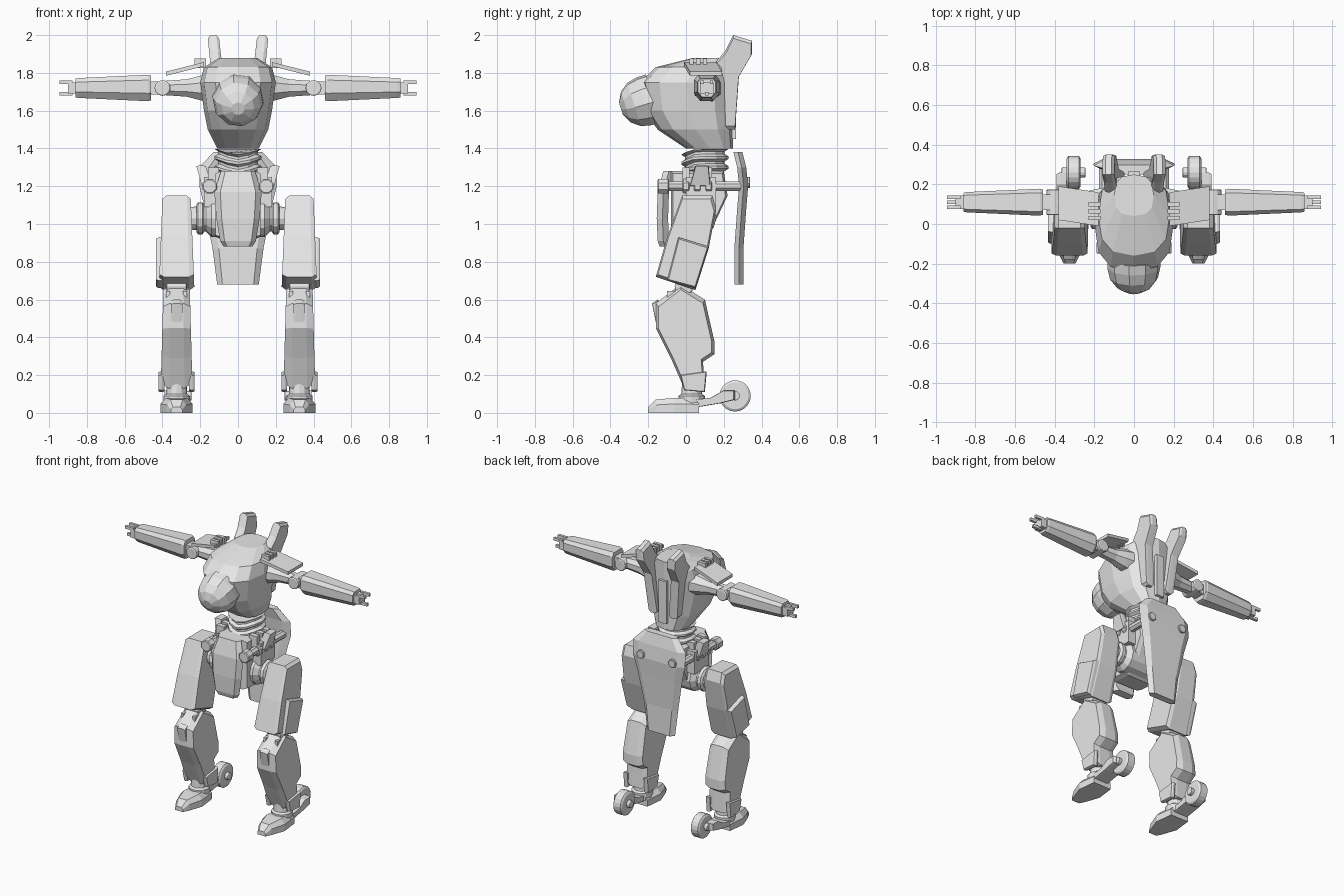
import bpy, bmesh, math
from mathutils import Vector

cube = bpy.data.objects.get("Cube")
if cube:
    bpy.data.objects.remove(cube)

grey = bpy.data.materials.new("light_grey")
grey.use_nodes = True
grey.diffuse_color = (.8, .8, .8, 1)
shader = grey.node_tree.nodes["Principled BSDF"]
shader.inputs["Base Color"].default_value = grey.diffuse_color

AXIS_X, AXIS_Y, AXIS_Z = Vector((1, 0, 0)), Vector((0, 1, 0)), Vector((0, 0, 1))


def loft(name, rings, mirror=True):
    """Skin equal-length point rings, cap the ends and mirror across x."""
    bm = bmesh.new()
    loops = [[bm.verts.new(point) for point in ring] for ring in rings]
    for low, high in zip(loops, loops[1:]):
        for i in range(len(low)):
            bm.faces.new((low[i - 1], low[i], high[i], high[i - 1]))
    bm.faces.new(loops[0])
    bm.faces.new(loops[-1])
    bmesh.ops.recalc_face_normals(bm, faces=bm.faces)
    mesh = bpy.data.meshes.new(name)
    bm.to_mesh(mesh)
    bm.free()
    mesh.materials.append(grey)
    part = bpy.data.objects.new(name, mesh)
    bpy.context.collection.objects.link(part)
    if mirror:
        part.modifiers.new("Mirror", "MIRROR").use_axis[0] = True


def slab(name, profile, inner, outer, bevel=.015, rim=.93, tip=1, splay=0, lean=0, mirror=True):
    """Side profile (y, z) swept across x with chamfered rims."""
    ys, zs = zip(*profile)
    mid_y, mid_z = (min(ys) + max(ys)) / 2, (min(zs) + max(zs)) / 2
    middle, top = (inner + outer) / 2, max(zs)
    rings = []
    for x, scale in ((inner, rim), (inner + bevel, 1), (outer - bevel, tip), (outer, tip * rim)):
        ring = []
        for y, z in profile:
            drop = top - z
            wide = middle + (x - middle) * (1 + splay * drop) - lean * drop
            ring.append((wide, mid_y + (y - mid_y) * scale, mid_z + (z - mid_z) * scale))
        rings.append(ring)
    loft(name, rings, mirror)


def block(name, centre, size, mirror=True):
    cx, cy, cz = centre
    sx, sy, sz = (side / 2 for side in size)
    corners = ((-sy, -sz), (sy, -sz), (sy, sz), (-sy, sz))
    loft(name, [[(x, cy + y, cz + z) for y, z in corners] for x in (cx - sx, cx + sx)], mirror)


def turned(name, centre, axis, steps, sides=12, mirror=True):
    """Turned part; steps hold (distance along the axis, radius)."""
    u = axis.orthogonal().normalized()
    v = axis.cross(u)
    angles = [math.tau * (i + .5) / sides for i in range(sides)]
    loft(name, [[centre + axis * along + (u * math.cos(a) + v * math.sin(a)) * radius
                 for a in angles] for along, radius in steps], mirror)


def disc(name, centre, axis, radius, depth, sides=12):
    """Wheel-like cylinder with chamfered rims."""
    half, rim = depth / 2, radius * .85
    edge = half - radius * .1
    turned(name, Vector(centre), axis, [(-half, rim), (-edge, radius), (edge, radius), (half, rim)], sides)


def plate(name, rows, thick):
    """Armour plate from rows of (height, half width, middle y)."""
    rings = []
    for z, w, y in rows:
        flat, front, back = w * .75, y - thick, y + thick
        rings.append([(-w, y, z), (-flat, front, z), (flat, front, z),
                      (w, y, z), (flat, back, z), (-flat, back, z)])
    loft(name, rings, mirror=False)


def soft(value):
    """Push a sine outwards for a squarer outline."""
    return math.copysign(abs(value) ** .75, value)


# Torso hull: squarish rings between a sloping front and an upright back
turns = [math.tau * i / 12 for i in range(12)]
BACK = .25
hull = []
for z, width, front in ((1.4, .11, 0), (1.5, .16, -.15), (1.6, .18, -.22),
                        (1.75, .2, -.24), (1.83, .18, -.16), (1.88, .1, .04)):
    depth = (BACK - front) / 2
    hull.append([(width * soft(math.sin(t)), BACK - depth - depth * soft(math.cos(t)), z) for t in turns])
loft("torso", hull, mirror=False)

# Snout dome, tilted slightly down
SNOUT = .135
dome = [(SNOUT * math.sin(a), SNOUT * math.cos(a)) for a in map(math.radians, (0, 25, 50, 75))]
turned("snout", Vector((0, -.22, 1.65)), Vector((0, -.95, -.3)).normalized(),
       [(-.05, SNOUT)] + dome, sides=10, mirror=False)

# Rear horns converging down the back
slab("back_horn", [(.16, 1.86), (.21, 1.92), (.25, 2), (.35, 1.97), (.35, 1.9),
                   (.28, 1.78), (.26, 1.5), (.2, 1.5)], .1, .16, splay=.2, lean=.1)
block("spine", (0, .23, 1.6), (.06, .07, .3), mirror=False)

# Sloping shoulder plates with hinge teeth
THICK = .022
loft("shoulder_plate", [[(x, y, z), (x, y + .17, z), (x, y + .17, z + THICK), (x, y, z + THICK)]
                        for x, y, z in ((.18, -.01, 1.835), (.38, .02, 1.785))])
for i in range(3):
    block("plate_hinge", (.2, .03 + i * .035, 1.85), (.06, THICK, .05))

# Arms
ARM = Vector((0, .11, 1.72))
turned("shoulder_joint", ARM, AXIS_X, [(.15, .08), (.2, .07), (.27, .05), (.4, .04)], sides=8)
disc("elbow", ARM + AXIS_X * .4, AXIS_Y, .042, .13)
block("elbow_fork", ARM + AXIS_X * .44, (.08, .08, .07))
corners = [(1, .6), (.7, 1), (-.7, 1), (-1, .6), (-1, -.4), (-.5, -1), (.5, -1), (1, -.4)]
slab("forearm", [(ARM.y + y * .068, ARM.z + z * .07) for y, z in corners], .46, .86, tip=.75)
block("palm", ARM + AXIS_X * .87, (.06, .07, .06))
for side in (-1, 0, 1):
    rise = -.03 if side == 0 else .03
    block("finger", ARM + Vector((.91, side * .025, rise)), (.07, .018, .02))

# Corrugated waist with a dipped front
rings = []
for i in range(10):
    radius = .125 if i % 4 in (1, 2) else .105
    rings.append([(radius * math.sin(t), .1 - radius * math.cos(t),
                   1.28 + i * .013 - .03 * max(0, math.cos(t)) ** 3) for t in turns])
loft("waist", rings, mirror=False)

# Pelvis and hip joints
slab("pelvis", [(-.08, 1.28), (.2, 1.28), (.22, 1.15), (.14, .98), (.05, .92), (-.08, .93)],
     -.12, .12, bevel=.03, mirror=False)
block("hip_block", (0, .08, 1.17), (.36, .16, .16), mirror=False)
HIP = Vector((0, .06, 1.03))
turned("hip_barrel", HIP, AXIS_X, [(0, .1), (.14, .1), (.17, .07), (.28, .055)])
disc("hip_ring", HIP + AXIS_X * .2, AXIS_X, .085, .04)

# Hip rods with collars and brackets
ROD = Vector((.15, 0, 1.2))
turned("hip_rod", ROD, AXIS_Y, [(-.1, .028), (.3, .028)], sides=8)
disc("rod_head", ROD - AXIS_Y * .12, AXIS_Y, .042, .06, sides=8)
for i in range(3):
    spot = ROD + AXIS_Y * i * .06
    disc("rod_collar", spot, AXIS_Y, .042, .035, sides=8)
    block("collar_block", spot + Vector((-.02, 0, .06)), (.06, .035, .08))
slab("rod_bracket", [(.02, 1.2), (.13, 1.2), (.12, 1.31), (.05, 1.31)], .17, .22, lean=.25)

# Skirt plates
plate("front_skirt", [(1.28, .09, -.09), (1.17, .125, -.12), (1.03, .115, -.125),
                      (.91, .095, -.12), (.88, .075, -.11)], .03)
plate("rear_skirt", [(.68, .11, .28), (.87, .135, .28), (1.08, .175, .295),
                     (1.2, .205, .305), (1.3, .205, .295), (1.38, .13, .275)], .024)
disc("skirt_bolt", (.125, .32, 1.22), AXIS_Y, .03, .04, sides=10)

# Thighs with outer armour
LEG = .325
slab("thigh", [(-.02, 1.15), (.14, 1.15), (.16, 1.08), (.12, .87), (.05, .65),
               (-.16, .72), (-.1, .93)], LEG - .075, LEG + .075, bevel=.02, splay=.5)
slab("thigh_armour", [(-.04, .93), (.12, .88), (.05, .66), (-.1, .7)], .38, .435)
disc("knee", (LEG, -.01, .67), AXIS_X, .05, .11)

# Shins with kneecap and ankle cuffs
slab("shin", [(-.16, .58), (-.03, .68), (.1, .6), (.15, .38), (.15, .31), (.09, .27),
              (.1, .13), (-.01, .13), (-.08, .29), (-.16, .45)],
     LEG - .07, LEG + .07, bevel=.035, rim=.9, splay=.35)
slab("kneecap", [(-.18, .58), (-.15, .6), (-.1, .5), (-.1, .38), (-.16, .48)], LEG - .03, LEG + .03)
cuff = [(-.03, .2), (.11, .22), (.1, .11), (-.01, .12)]
for side in (-1, 1):
    block("knee_lug", (LEG + side * .045, -.06, .6), (.02, .08, .09))
    spot = LEG + side * .08
    slab("ankle_cuff", cuff, spot - .015, spot + .015, bevel=.01)

# Feet: ankle, tapered toe wedge, heel arm and wheel
turned("ankle", Vector((LEG, .03, 0)), AXIS_Z, [(.04, .07), (.09, .07), (.1, .055), (.17, .05)])
loft("foot", [[(LEG - w, y, 0), (LEG + w, y, 0), (LEG + w, y, h * .6), (LEG + w * .65, y, h),
               (LEG - w * .65, y, h), (LEG - w, y, h * .6)]
              for y, w, h in ((-.2, .03, .03), (-.16, .05, .07), (-.06, .085, .08), (.07, .07, .075))])
slab("heel_arm", [(.05, .07), (.13, .08), (.2, .12), (.26, .12), (.26, .07), (.18, .05), (.06, .03)],
     .28, .39)
WHEEL = Vector((.305, .26, .09))
disc("heel_wheel", WHEEL, AXIS_X, .083, .07, sides=20)
disc("wheel_axle", WHEEL, AXIS_X, .025, .12)
